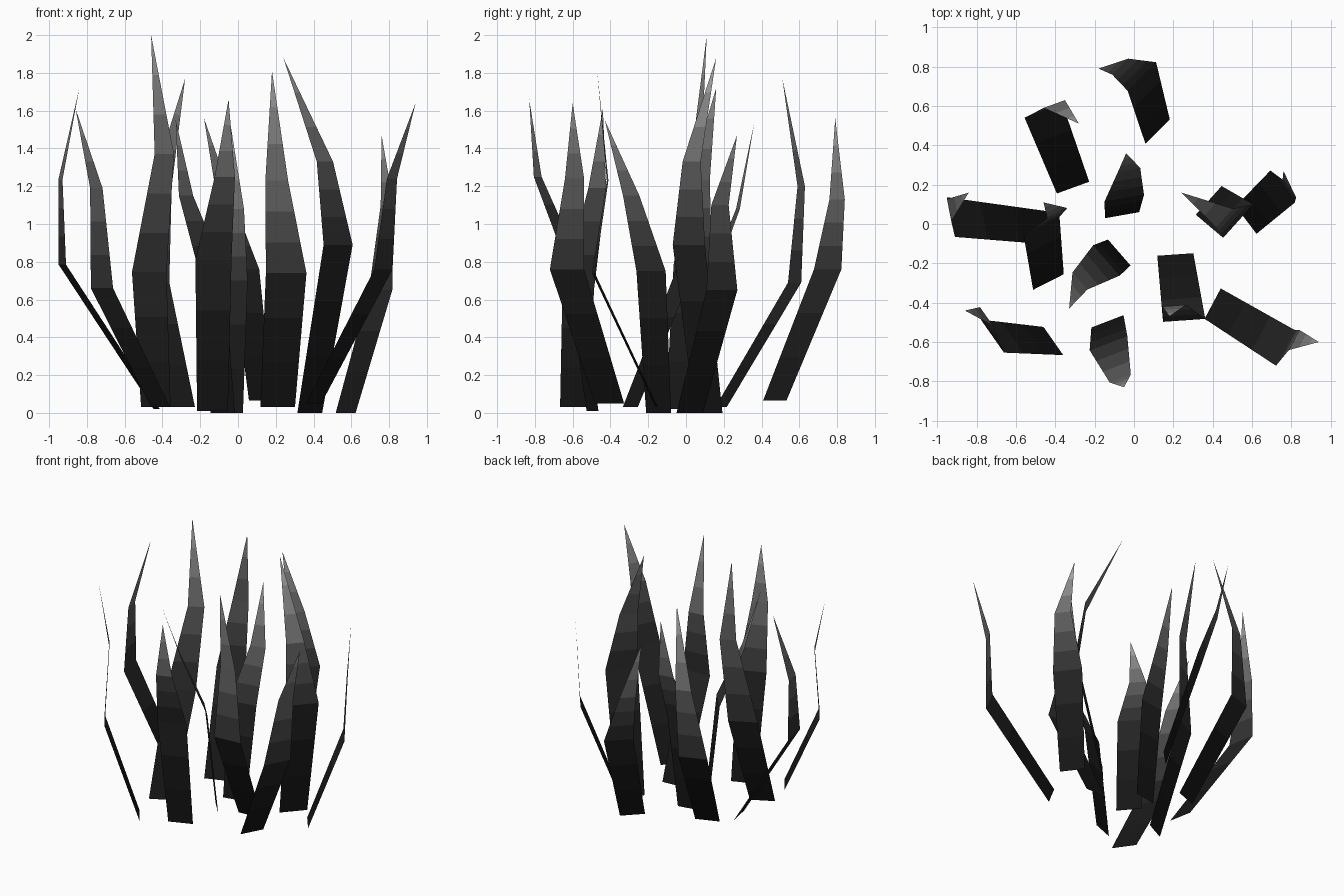
import bpy, bmesh
from math import cos, sin, radians
from mathutils import Vector

if "Cube" in bpy.data.objects:
    bpy.data.objects.remove(bpy.data.objects["Cube"])

BANDS = 3                          # colour bands per blade segment
WIDTHS = (0.175, 0.205, 0.115, 0)  # base, belly, shoulder, tip

# dark root to grey tip
shades = []
for i in range(3 * BANDS):
    t = (i + 0.5) / (3 * BANDS)
    v = 0.008 + 0.4 * t ** 3
    m = bpy.data.materials.new(f"grass_shade_{i + 1}")
    m.diffuse_color = (v, v, v, 1)
    m.use_nodes = True
    m.node_tree.nodes["Principled BSDF"].inputs["Base Color"].default_value = m.diffuse_color
    shades.append(m)


def blade(name, angle, base, belly, shoulder, tip, scale=1.0):
    """Flat tapering ribbon along a bent centre line; angle is the width direction."""
    side = Vector((cos(radians(angle)), sin(radians(angle)), 0)) * scale / 2
    path = [Vector(p) for p in (base, belly, shoulder, tip)]
    bm = bmesh.new()
    rows = []
    for s in range(3):
        for k in range(BANDS):
            f = k / BANDS
            c = path[s].lerp(path[s + 1], f)
            w = WIDTHS[s] * (1 - f) + WIDTHS[s + 1] * f
            rows.append([bm.verts.new(c - side * w), bm.verts.new(c + side * w)])
    rows.append([bm.verts.new(path[3])])
    for i, (a, b) in enumerate(zip(rows, rows[1:])):
        face = bm.faces.new(a + b[::-1])
        face.material_index = i
    mesh = bpy.data.meshes.new(name)
    bm.to_mesh(mesh)
    bm.free()
    for m in shades:
        mesh.materials.append(m)
    bpy.context.collection.objects.link(bpy.data.objects.new(name, mesh))


# back and left blades
blade("blade_back", 45, (.12, .47, .065), (.04, .75, .76), (-.07, .80, 1.13), (-.18, .79, 1.56))
blade("blade_back_left", 20, (-.31, .185, .03), (-.46, .575, .69), (-.405, .61, 1.2), (-.28, .51, 1.77))
blade("blade_left", 101, (-.43, -.02, .02), (-.93, .035, .785), (-.94, .07, 1.235), (-.84, .16, 1.72))
blade("blade_inner_left", 27, (-.435, -.295, .03), (-.47, -.01, .745), (-.39, .055, 1.37), (-.46, .11, 2.0))
blade("blade_front_left", -55, (-.41, -.595, .03), (-.72, -.57, .66), (-.75, -.47, 1.19), (-.86, -.44, 1.61))

# middle blades
blade("blade_centre", 10, (-.06, .045, 0), (-.05, .13, .70), (-.025, .275, 1.08), (-.04, .36, 1.53))
blade("blade_centre_front", -49, (-.075, -.145, 0), (-.14, -.185, .75), (-.275, -.29, 1.15), (-.33, -.43, 1.55))
blade("blade_front", 21, (-.135, -.495, .01), (-.13, -.605, .81), (-.07, -.785, 1.25), (-.05, -.83, 1.66))

# right blades
blade("blade_inner_right", 4, (.21, -.155, .03), (.255, -.49, .74), (.205, -.415, 1.23), (.18, -.47, 1.81), 1.05)
blade("blade_front_right", 62, (.40, -.405, .05), (.77, -.63, .76), (.815, -.59, 1.24), (.94, -.60, 1.64))
blade("blade_right", -53, (.57, .02, 0), (.755, .19, .65), (.79, .18, 1.1), (.76, .27, 1.47))
blade("blade_back_right", 48, (.38, .12, 0), (.53, .015, .89), (.46, .03, 1.33), (.24, .16, 1.88), 1.12)
